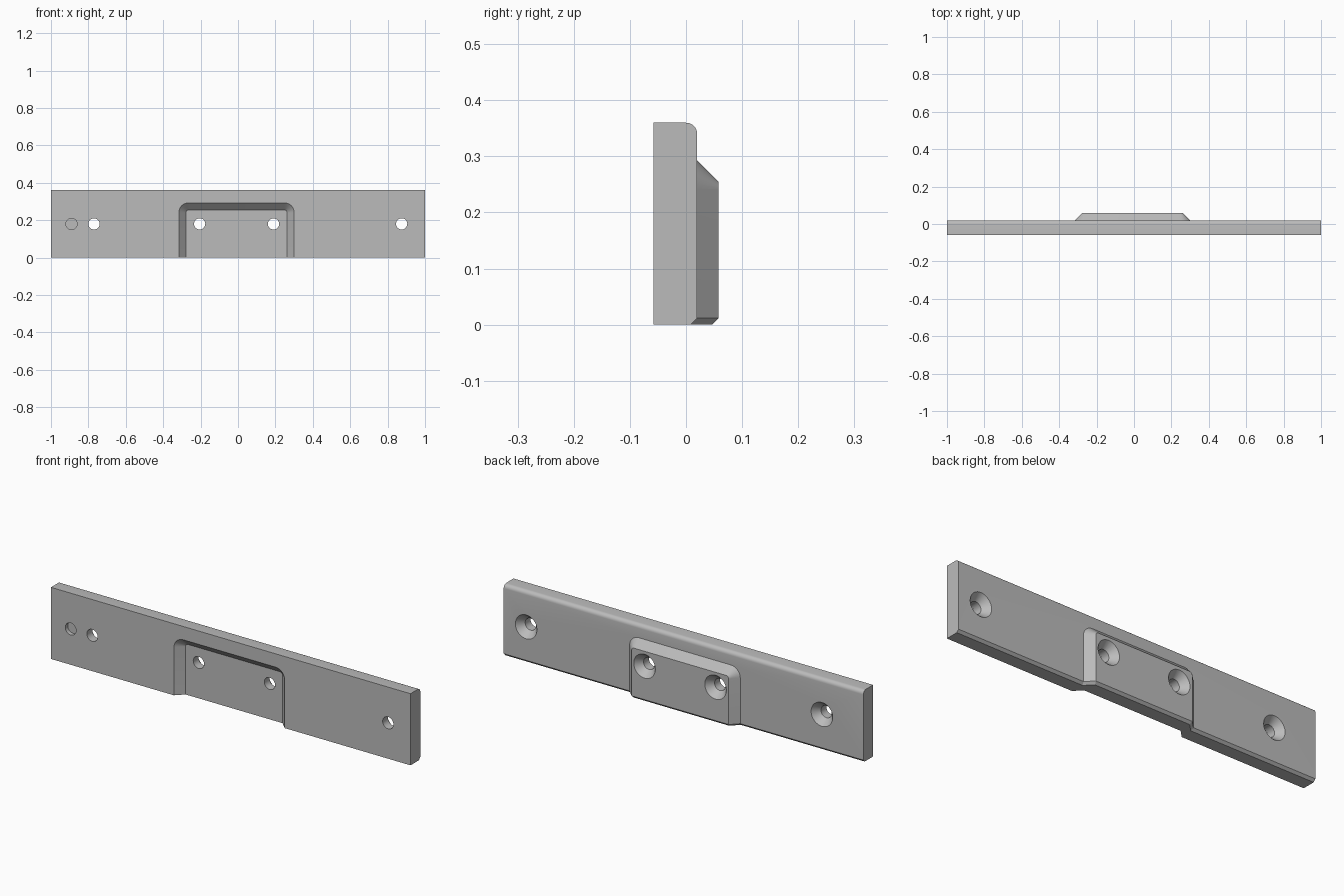
import bpy
import bmesh
from math import sin, cos, pi

if "Cube" in bpy.data.objects:
    bpy.data.objects.remove(bpy.data.objects["Cube"])

HALF, HEIGHT = 1.0, 0.36
FRONT, BACK = -0.058, 0.02      # plate faces
STEP = 0.038                    # offset of the raised pad and its pocket
LOW = -0.1                      # bodies start below the floor and are trimmed

grey = bpy.data.materials.new("plain grey")
grey.use_nodes = True
colour = (0.5, 0.5, 0.5, 1)
grey.diffuse_color = colour
grey.node_tree.nodes["Principled BSDF"].inputs["Base Color"].default_value = colour


def loft(name, rings):
    """Closed solid through rings of equal point count."""
    bm = bmesh.new()
    loops = [[bm.verts.new(p) for p in ring] for ring in rings]
    n = len(loops[0])
    for a, b in zip(loops, loops[1:]):
        for i in range(n):
            j = (i + 1) % n
            bm.faces.new((a[i], a[j], b[j], b[i]))
    bm.faces.new(loops[0])
    bm.faces.new(loops[-1])
    bmesh.ops.recalc_face_normals(bm, faces=bm.faces)
    mesh = bpy.data.meshes.new(name)
    bm.to_mesh(mesh)
    bm.free()
    mesh.materials.append(grey)
    ob = bpy.data.objects.new(name, mesh)
    bpy.context.collection.objects.link(ob)
    return ob


def arch(y, inset):
    """Door-shaped outline with rounded top corners."""
    left, right, top = -0.316 + inset, 0.3 - inset, 0.293 - inset
    r = 0.052 - inset
    pts = [(left, y, LOW), (right, y, LOW)]
    for cx, start in ((right - r, 0), (left + r, pi / 2)):
        for i in range(9):
            a = start + pi / 2 * i / 8
            pts.append((cx + r * cos(a), y, top - r + r * sin(a)))
    return pts


def circle(x, y, r, n=40):
    return [(x + r * cos(2 * pi * i / n), y, 0.18 + r * sin(2 * pi * i / n))
            for i in range(n)]


def combine(target, tool, operation):
    tool.hide_render = True
    mod = target.modifiers.new(operation, 'BOOLEAN')
    mod.operation, mod.solver, mod.object = operation, 'EXACT', tool
    bpy.context.view_layer.objects.active = target
    bpy.ops.object.modifier_apply(modifier=mod.name)
    bpy.data.objects.remove(tool)


# Plate with the raised, sloping pad on its back
plate = loft("mounting_plate", [
    [(x, FRONT, LOW), (x, BACK, LOW), (x, BACK, HEIGHT), (x, FRONT, HEIGHT)]
    for x in (-HALF, HALF)])
pad = loft("raised_pad", [arch(0, 0), arch(BACK, 0), arch(BACK + STEP, STEP)])
combine(plate, pad, 'UNION')

# Trim flat at the floor, round the top back edge, chamfer the bottom back edge
bm = bmesh.new()
bm.from_mesh(plate.data)
cut = bmesh.ops.bisect_plane(bm, geom=bm.verts[:] + bm.edges[:] + bm.faces[:],
                             plane_co=(0, 0, 0), plane_no=(0, 0, -1),
                             clear_outer=True)
bmesh.ops.contextual_create(
    bm, geom=[e for e in cut["geom_cut"] if isinstance(e, bmesh.types.BMEdge)])
bmesh.ops.dissolve_limit(bm, angle_limit=0.01, verts=bm.verts, edges=bm.edges)
for level, size, steps in ((HEIGHT, 0.02, 6), (0, 0.012, 1)):
    edges = [e for e in bm.edges if all(
        abs(v.co.z - level) < 1e-4 and v.co.y > BACK - 1e-3 for v in e.verts)]
    bmesh.ops.bevel(bm, geom=edges, offset=size, segments=steps, profile=0.5,
                    affect='EDGES')
bmesh.ops.recalc_face_normals(bm, faces=bm.faces)
bm.to_mesh(plate.data)
bm.free()

# Pocket behind the pad, open at the bottom
pocket = loft("pocket_cutter", [arch(FRONT - 0.05, 0), arch(FRONT, 0),
                                arch(FRONT + STEP, STEP)])
combine(plate, pocket, 'DIFFERENCE')

# Countersunk screw holes
HOLE, SINK, DEPTH = 0.03, 0.06, 0.035
for x, face in ((-0.77, BACK), (0.875, BACK),
                (-0.205, BACK + STEP), (0.19, BACK + STEP)):
    screw = loft("screw_cutter", [
        circle(x, FRONT - 0.05, HOLE), circle(x, face - DEPTH, HOLE),
        circle(x, face, SINK), circle(x, face + 0.05, SINK)])
    combine(plate, screw, 'DIFFERENCE')

# Shallow blind hole in the front
blind = loft("blind_cutter", [circle(-0.89, FRONT - 0.05, HOLE),
                              circle(-0.89, FRONT + 0.02, HOLE)])
combine(plate, blind, 'DIFFERENCE')

bpy.ops.object.select_all(action='DESELECT')
plate.select_set(True)
bpy.context.view_layer.objects.active = plate
bpy.ops.object.shade_smooth_by_angle(angle=0.5)
